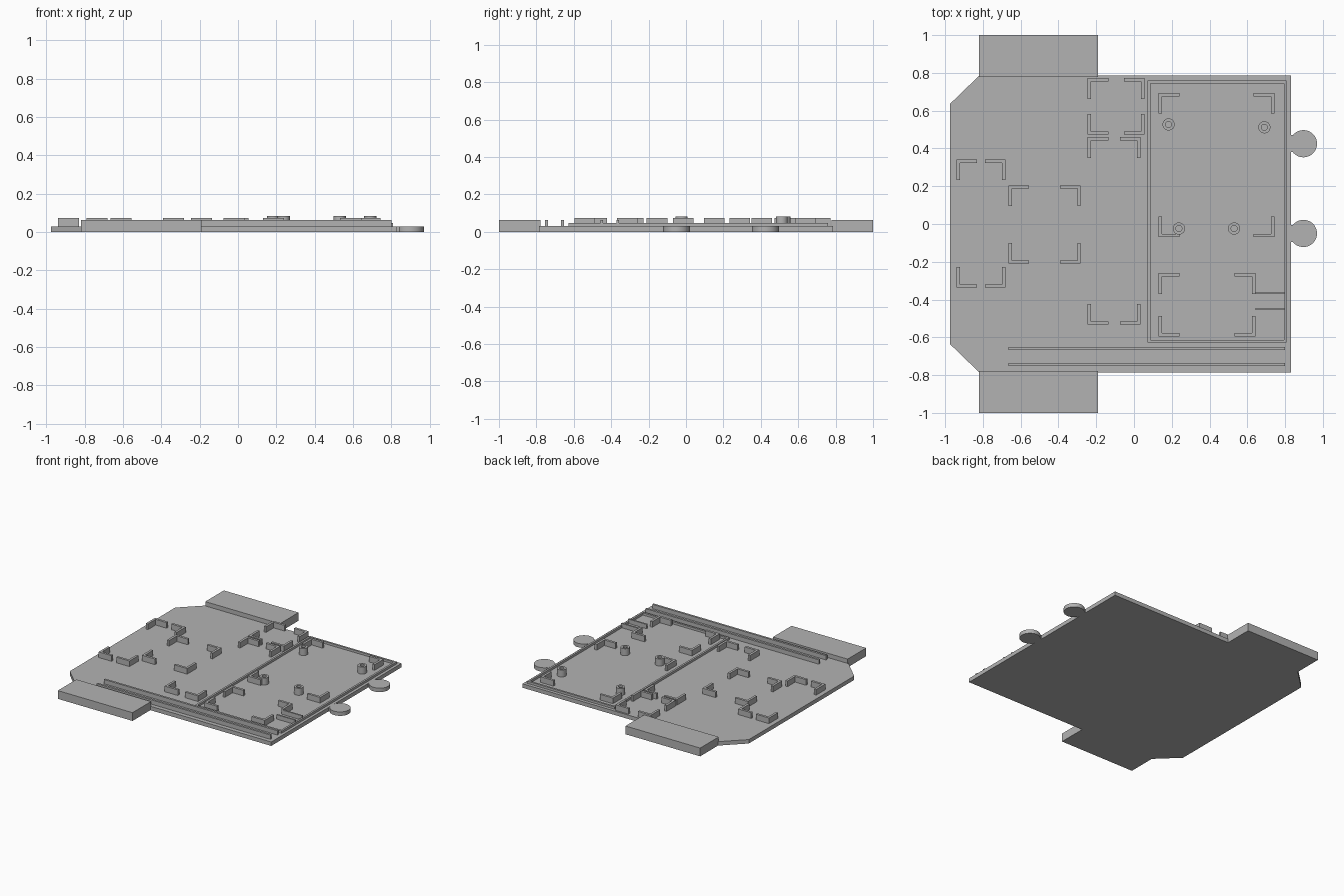
import bpy, bmesh, math

cube = bpy.data.objects.get("Cube")
if cube:
    bpy.data.objects.remove(cube, do_unlink=True)

grey = bpy.data.materials.new("plain_grey")
grey.use_nodes = True
grey.diffuse_color = (0.45, 0.45, 0.45, 1)
grey.node_tree.nodes["Principled BSDF"].inputs["Base Color"].default_value = grey.diffuse_color

FLOOR = 0.03     # top of the base plate
SUNK = 0.02      # raised parts start slightly inside the plate
WALL = 0.018     # bracket thickness
ARM = 0.11       # bracket arm length


def finish(name, bm):
    bmesh.ops.recalc_face_normals(bm, faces=bm.faces)
    mesh = bpy.data.meshes.new(name)
    bm.to_mesh(mesh)
    bm.free()
    mesh.materials.append(grey)
    obj = bpy.data.objects.new(name, mesh)
    bpy.context.collection.objects.link(obj)
    return obj


def prism(name, outline, z0, z1):
    """Extrude a flat outline from z0 to z1."""
    bm = bmesh.new()
    face = bm.faces.new([bm.verts.new((x, y, z0)) for x, y in outline])
    top = bmesh.ops.extrude_face_region(bm, geom=[face])["geom"]
    verts = [v for v in top if isinstance(v, bmesh.types.BMVert)]
    bmesh.ops.translate(bm, verts=verts, vec=(0, 0, z1 - z0))
    return finish(name, bm)


def block(name, x0, x1, y0, y1, z0, z1):
    return prism(name, [(x0, y0), (x1, y0), (x1, y1), (x0, y1)], z0, z1)


def ring(name, inner, outer, z0, z1):
    """Wall between two loops with the same number of points."""
    bm = bmesh.new()
    loops = [[bm.verts.new((x, y, z)) for x, y in pts]
             for pts, z in ((outer, z0), (outer, z1), (inner, z1), (inner, z0))]
    n = len(inner)
    for a, b in zip(loops, loops[1:] + loops[:1]):
        for i in range(n):
            j = (i + 1) % n
            bm.faces.new((a[i], a[j], b[j], b[i]))
    return finish(name, bm)


def circle(cx, cy, r, n=40):
    return [(cx + r * math.cos(2 * math.pi * i / n), cy + r * math.sin(2 * math.pi * i / n))
            for i in range(n)]


def rect(x0, x1, y0, y1, inset=0):
    x0, x1, y0, y1 = x0 + inset, x1 - inset, y0 + inset, y1 - inset
    return [(x0, y0), (x1, y0), (x1, y1), (x0, y1)]


def smooth(obj):
    bpy.ops.object.select_all(action='DESELECT')
    obj.select_set(True)
    bpy.context.view_layer.objects.active = obj
    bpy.ops.object.shade_smooth_by_angle(angle=math.radians(30))


def bracket(name, x, y, sx, sy):
    """L-shaped corner holder; sx and sy point along the arms."""
    shape = [(0, 0), (ARM, 0), (ARM, WALL), (WALL, WALL), (WALL, ARM), (0, ARM)]
    prism(name, [(x + sx * u, y + sy * v) for u, v in shape], SUNK, 0.073)


# Base plate with two cut corners
prism("base_plate", [(-0.82, -0.785), (0.83, -0.785), (0.83, 0.785),
                     (-0.82, 0.785), (-0.975, 0.635), (-0.975, -0.635)], 0, FLOOR)

# Thick side wings
for side, s in (("front", -1), ("back", 1)):
    block(side + "_wing", -0.82, -0.19, *sorted((s * 0.777, s)), 0, 0.063)

# Round connector tabs with short necks
for i, y in enumerate((0.425, -0.05)):
    smooth(prism(f"connector_tab_{i}", circle(0.897, y, 0.072), 0, FLOOR))
    block(f"connector_neck_{i}", 0.82, 0.86, y - 0.045, y + 0.045, 0.001, FLOOR - 0.001)

# Raised rim around the right compartment
bay = (0.072, 0.808, -0.628, 0.76)
ring("compartment_rim", rect(*bay, 0.015), rect(*bay), SUNK, 0.047)

# Long twin rails and short guide ribs
for i, y in enumerate((-0.66, -0.745)):
    block(f"long_rail_{i}", -0.665, 0.80, y - 0.008, y + 0.008, SUNK, 0.063)
for i, y in enumerate((-0.365, -0.45)):
    block(f"guide_rib_{i}", 0.643, 0.80, y - 0.006, y + 0.006, SUNK, 0.063)

# Corner brackets around each component bay: left, right, bottom, top
bays = {"edge": (-0.94, -0.68, -0.337, 0.342), "middle": (-0.665, -0.282, -0.21, 0.205),
        "back": (-0.245, 0.056, 0.473, 0.772), "centre": (-0.245, 0.035, -0.533, 0.46),
        "board": (0.131, 0.743, -0.07, 0.694), "front": (0.131, 0.643, -0.596, -0.26)}
for name, (x0, x1, y0, y1) in bays.items():
    for x, sx in ((x0, 1), (x1, -1)):
        for y, sy in ((y0, 1), (y1, -1)):
            bracket(f"{name}_bay_bracket", x, y, sx, sy)

# Hollow screw posts
for i, (x, y) in enumerate(((0.183, 0.527), (0.69, 0.512), (0.238, -0.024), (0.53, -0.024))):
    smooth(ring(f"screw_post_{i}", circle(x, y, 0.016), circle(x, y, 0.032), SUNK, 0.083))
